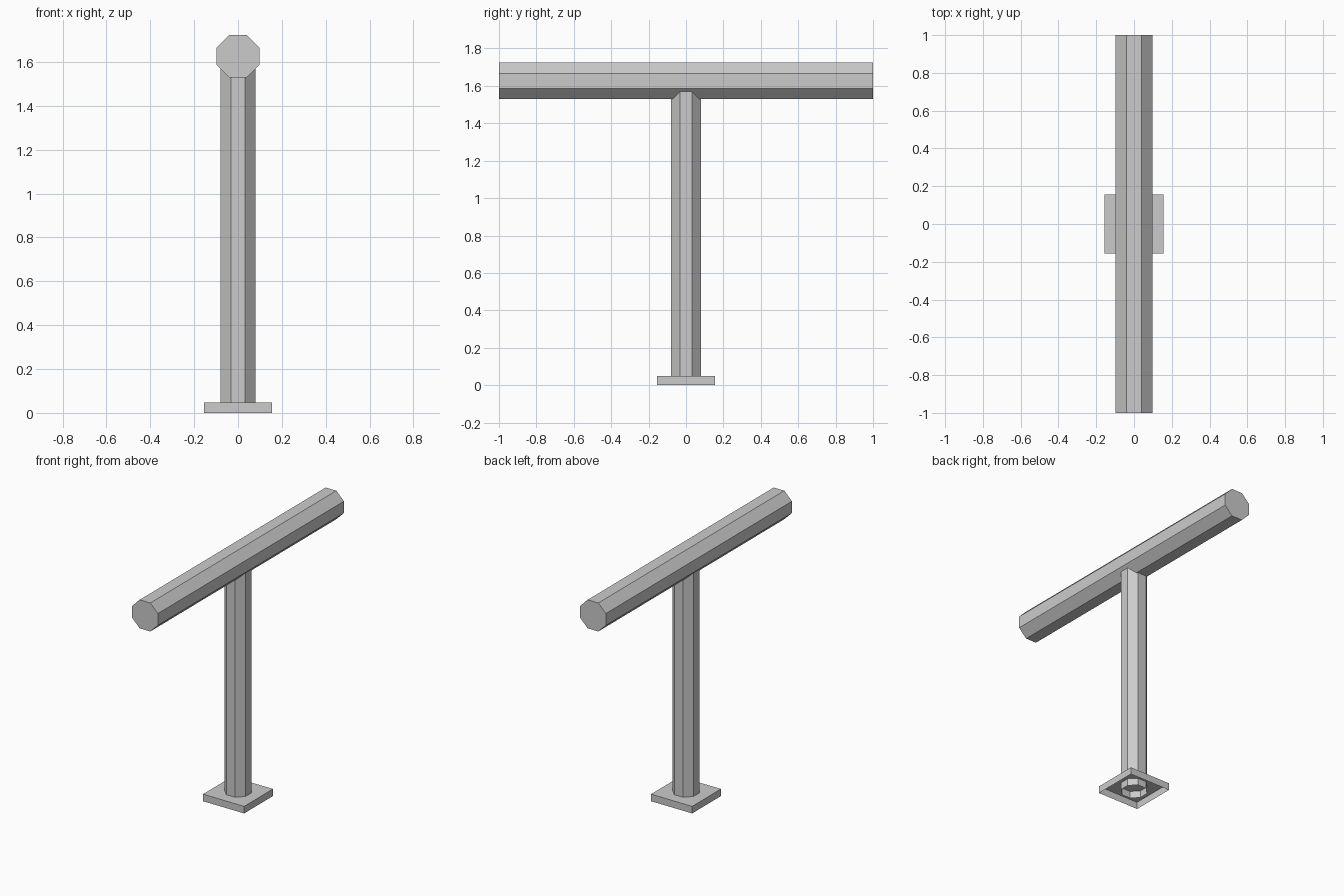
import bpy, bmesh
from math import pi, cos
from mathutils import Matrix

cube = bpy.data.objects.get("Cube")
if cube:
    bpy.data.objects.remove(cube, do_unlink=True)

grey = bpy.data.materials.new("plain grey")
grey.use_nodes = True
colour = (0.6, 0.6, 0.6, 1)
grey.diffuse_color = colour
grey.node_tree.nodes["Principled BSDF"].inputs["Base Color"].default_value = colour


def prism(name, sides, apothem, length, centre, axis="Z", open_bottom=False):
    """Prism with a flat side facing each axis, optionally open underneath."""
    bm = bmesh.new()
    radius = apothem / cos(pi / sides)
    bmesh.ops.create_cone(bm, cap_ends=True, segments=sides,
                          radius1=radius, radius2=radius, depth=length)
    # Turn a flat side towards x
    base = min(bm.verts, key=lambda v: abs(v.co.y) + abs(v.co.z - length / 2))
    if abs(base.co.y) < 0.001:
        bm.transform(Matrix.Rotation(pi / sides, 4, "Z"))
    if open_bottom:
        bm.normal_update()
        caps = [f for f in bm.faces if f.normal.z < -0.9]
        bmesh.ops.delete(bm, geom=caps, context="FACES_ONLY")
    if axis == "Y":
        bm.transform(Matrix.Rotation(pi / 2, 4, "X"))
    mesh = bpy.data.meshes.new(name)
    bm.to_mesh(mesh)
    bm.free()
    mesh.materials.append(grey)
    obj = bpy.data.objects.new(name, mesh)
    obj.location = centre
    bpy.context.collection.objects.link(obj)
    return obj


# Square foot, hollow underneath
prism("base_plate", 4, 0.155, 0.048, (0, 0, 0.024), open_bottom=True)
# Upright, its open foot inside the plate and its top buried in the beam
prism("post", 8, 0.079, 1.62, (0, 0, 0.81), open_bottom=True)
# Horizontal beam running front to back
prism("top_beam", 8, 0.097, 2.0, (0, 0, 1.627), axis="Y")
